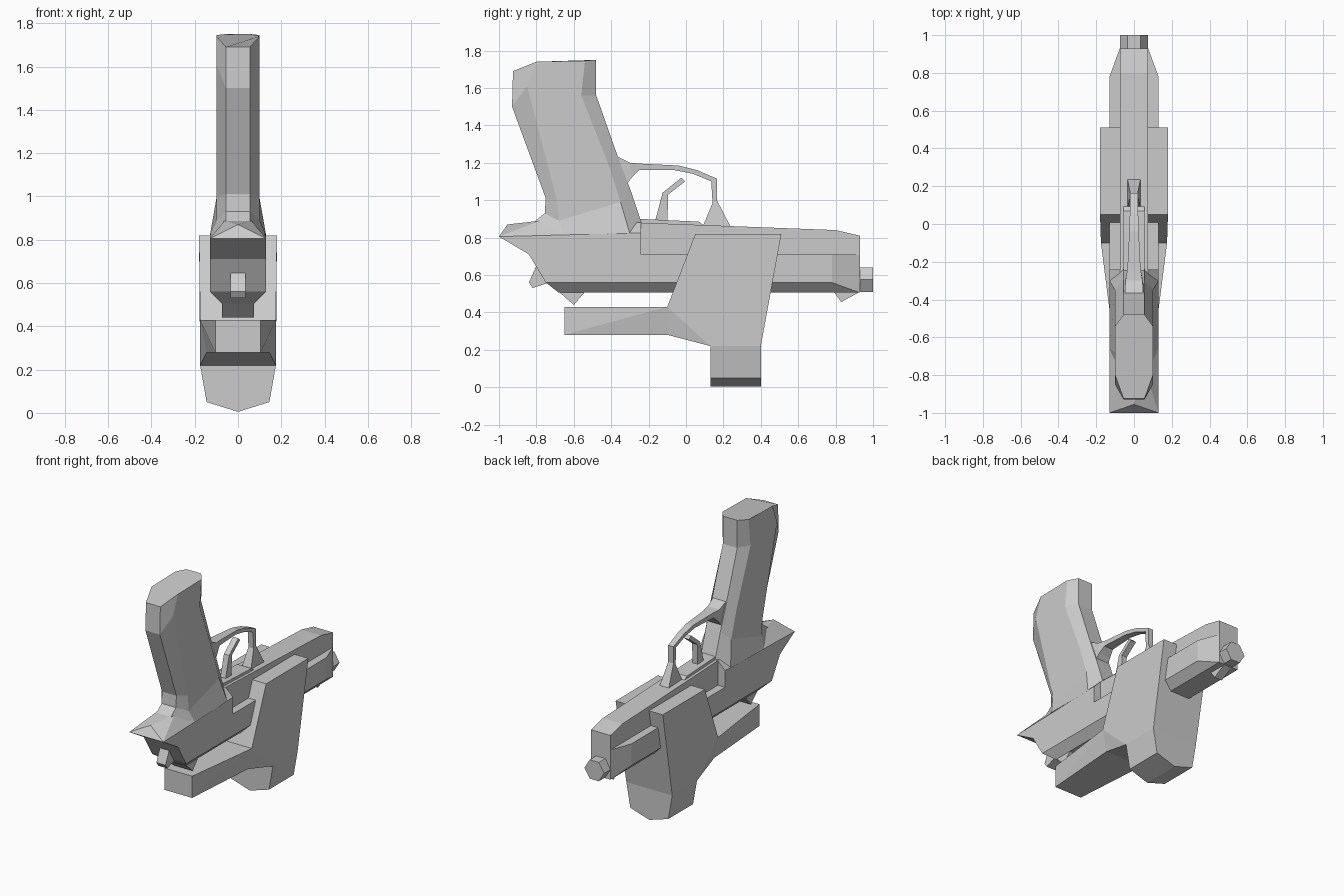
import bpy
import bmesh
import math
from mathutils import Vector

cube = bpy.data.objects.get("Cube")
if cube:
    bpy.data.objects.remove(cube, do_unlink=True)

grey = bpy.data.materials.new("plain_grey")
grey.use_nodes = True
GREY = (0.6, 0.6, 0.6, 1)
grey.diffuse_color = GREY
grey.node_tree.nodes["Principled BSDF"].inputs["Base Color"].default_value = GREY


def finish(name, bm):
    bmesh.ops.recalc_face_normals(bm, faces=bm.faces)
    mesh = bpy.data.meshes.new(name)
    bm.to_mesh(mesh)
    bm.free()
    mesh.materials.append(grey)
    obj = bpy.data.objects.new(name, mesh)
    bpy.context.collection.objects.link(obj)
    return obj


def hull(name, points):
    """Faceted solid around points (x, y, z) mirrored in x."""
    bm = bmesh.new()
    for x, y, z in points:
        for side in ((1, -1) if x else (1,)):
            bm.verts.new((side * x, y, z))
    bmesh.ops.convex_hull(bm, input=bm.verts)
    bmesh.ops.dissolve_limit(bm, angle_limit=math.radians(1), verts=bm.verts, edges=bm.edges)
    return finish(name, bm)


def slab(half, profile):
    return [(half, y, z) for y, z in profile]


def loft(name, rings):
    """Skin closed rings of equal size and cap both ends."""
    bm = bmesh.new()
    loops = [[bm.verts.new(p) for p in ring] for ring in rings]
    n = len(loops[0])
    for a, b in zip(loops, loops[1:]):
        for i in range(n):
            j = (i + 1) % n
            bm.faces.new((a[i], a[j], b[j], b[i]))
    bm.faces.new(loops[0])
    bm.faces.new(loops[-1])
    return finish(name, bm)


# Slide with chamfered lower edges and tapered nose
hull("slide", [(.13, -.84, .71), (.13, -.75, .56), (.075, -.68, .505),
               (.13, .78, .71), (.13, .78, .56), (.075, .78, .505),
               (.075, .93, .71), (.075, .93, .505)])

# Narrow frame rail
hull("frame", slab(.075, [(-.26, .88), (.1, .865), (.8, .84), (.93, .81),
                          (.93, .69), (-.26, .69)]))

# Rear frame with flared tail
hull("rear_frame", [(.13, -1, .805), (0, -.955, .87), (.06, -.78, .89),
                    (.13, -.24, .825), (.075, -.24, .88),
                    (.13, -.84, .71), (.13, -.24, .71)])

# Grip: rings given as (back, back side, front side, front) points, then half widths
grip_rings = [
    ((-.925, 1.69), (-.8, 1.74), (-.54, 1.745), (-.48, 1.75), .1),
    ((-.93, 1.5), (-.85, 1.61), (-.56, 1.56), (-.48, 1.56), .1),
    ((-.75, 1.01), (-.69, 1.0), (-.41, 1.18), (-.36, 1.22), .1),
    ((-.755, .93), (-.68, .89), (-.35, .99), (-.295, 1.05), .1),
    ((-.83, .87), (-.66, .82), (-.3, .82), (-.235, .87), .13),
]
rings = []
for back, back_side, front_side, front, wide in grip_rings:
    half = [(.055, back), (wide, back_side), (wide, front_side), (.055, front)]
    rings.append([(x, *p) for x, p in half] + [(-x, *p) for x, p in reversed(half)])
loft("grip", rings)

# Trigger guard: (outer point, inner point, half width)
guard = [
    ((-.38, 1.24), (-.32, 1.08), .05),
    ((-.3, 1.2), (-.29, 1.12), .045),
    ((-.24, 1.195), (-.25, 1.16), .035),
    ((-.04, 1.185), (-.06, 1.16), .025),
    ((.06, 1.16), (.04, 1.14), .022),
    ((.165, 1.115), (.135, 1.1), .02),
    ((.165, 1.0), (.142, .985), .02),
    ((.24, .855), (.09, .86), .035),
]
loft("trigger_guard", [[(w, *o), (-w, *o), (-w, *i), (w, *i)] for o, i, w in guard])

# Trigger
trigger = [((-.17, .87), (-.1, .87)), ((-.125, 1.04), (-.095, 1.03)),
           ((-.025, 1.12), (-.005, 1.1))]
loft("trigger", [[(.02, *a), (-.02, *a), (-.02, *b), (.02, *b)] for a, b in trigger])

# Thin strip along the rail below the trigger
hull("trigger_strip", slab(.055, [(-.25, .9), (.07, .885), (.1, .86), (-.25, .86)]))

# Hammer and sights
hull("hammer", slab(.035, [(-.8, .65), (-.84, .56), (-.82, .53), (-.73, .56), (-.76, .66)]))
hull("rear_sight", slab(.075, [(-.68, .51), (-.6, .44), (-.54, .51)]))
hull("front_sight", slab(.03, [(.79, .51), (.83, .455), (.93, .51)]))

# Hexagonal barrel
hull("barrel", [(x, y, z) for y in (.85, 1)
                for x, z in ((.035, .64), (.075, .575), (.035, .51))])

# Accessory mount wrapped around the slide
hull("mount", [(.18, .05, .82), (.18, .51, .82), (.175, .4, .22), (.175, .13, .22),
               (.175, -.1, .43), (.145, -.1, .28)])
hull("mount_arm", [(.105, -.65, .43), (.105, -.65, .28), (.175, -.1, .43), (.145, -.1, .28)])
hull("mount_block", [(x, y, z) for y in (.13, .4)
                     for x, z in ((0, .265), (.175, .22), (.145, .05), (0, .005))])
